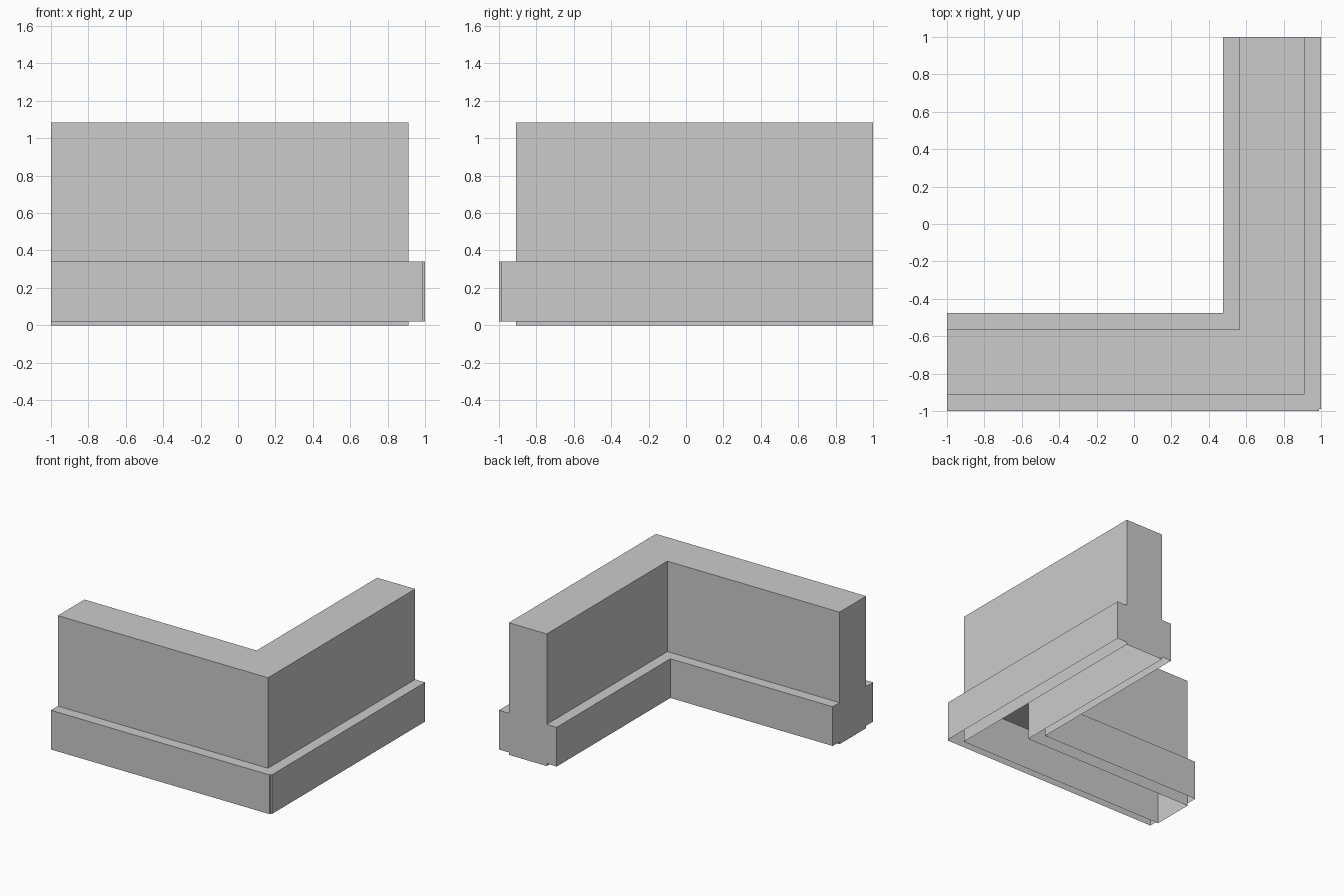
import bpy
import bmesh

old = bpy.data.objects.get("Cube")
if old:
    bpy.data.objects.remove(old, do_unlink=True)

grey = bpy.data.materials.new("light_grey")
grey.use_nodes = True
colour = (0.6, 0.6, 0.6, 1)
grey.diffuse_color = colour
grey.node_tree.nodes["Principled BSDF"].inputs["Base Color"].default_value = colour


def corner_outline(outer, inner, notch=0):
    """Counter-clockwise L outline with an optional square nick in its outer corner."""
    n = outer - notch
    corner = [(n, -outer), (n, -n), (outer, -n)] if notch else [(outer, -outer)]
    return [(-1, -outer), *corner, (outer, 1), (inner, 1), (inner, -inner), (-1, -inner)]


def open_prism(name, outline, bottom, top):
    """Prism with sides and a top, hollow and open underneath."""
    bm = bmesh.new()
    low = [bm.verts.new((x, y, bottom)) for x, y in outline]
    high = [bm.verts.new((x, y, top)) for x, y in outline]
    for i in range(len(outline)):
        j = (i + 1) % len(outline)
        bm.faces.new((low[i], low[j], high[j], high[i]))
    bm.faces.new(high)
    mesh = bpy.data.meshes.new(name)
    bm.to_mesh(mesh)
    bm.free()
    mesh.materials.append(grey)
    obj = bpy.data.objects.new(name, mesh)
    bpy.context.collection.objects.link(obj)
    return obj


# Tall corner wall
open_prism("corner_wall", corner_outline(0.91, 0.565), 0, 1.085)

# Wider skirting around its foot, whose top also closes the hollow inside the wall
open_prism("base_skirting", corner_outline(1, 0.475, notch=0.012), 0.02, 0.342)
